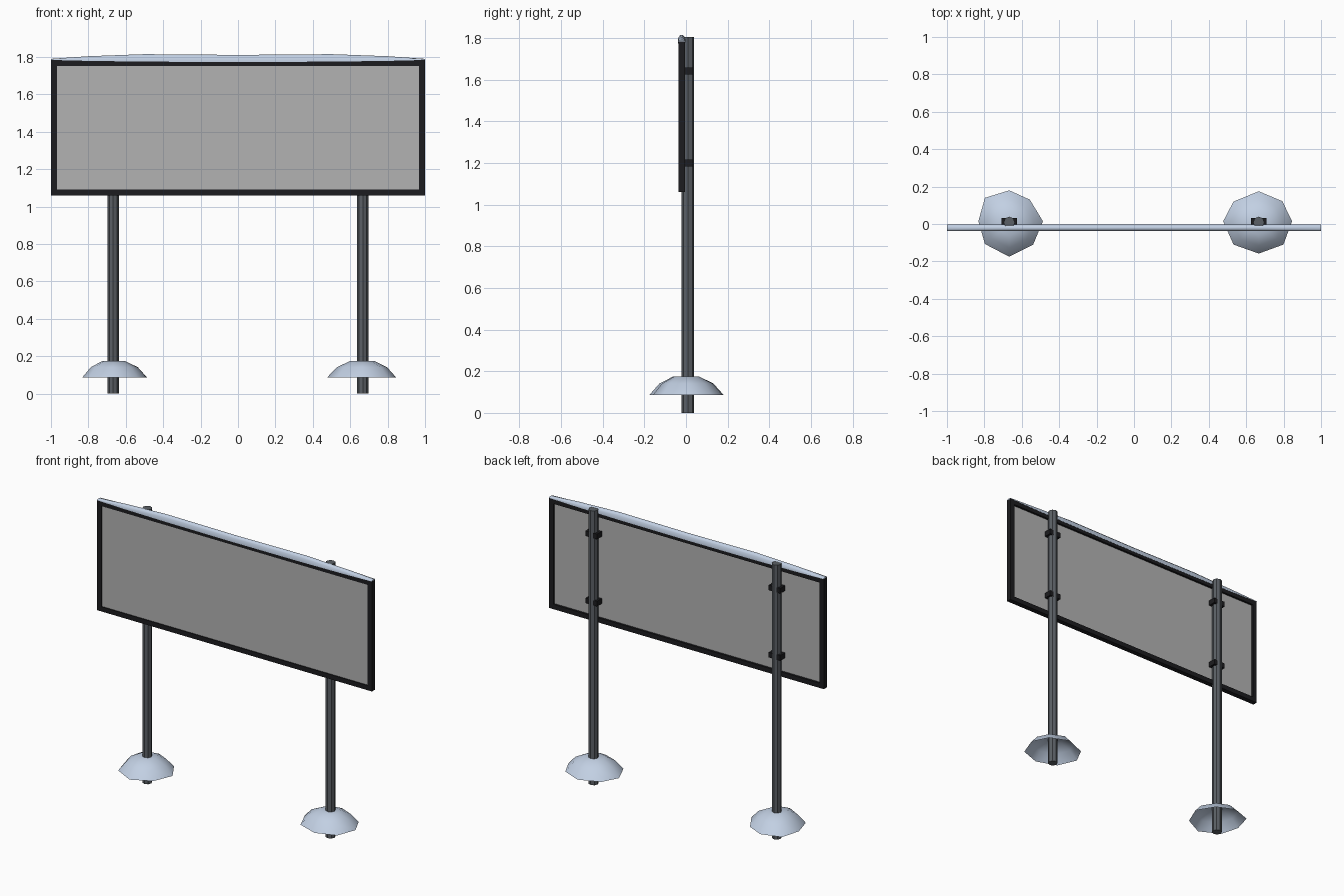
import bpy, bmesh, math

if "Cube" in bpy.data.objects:
    bpy.data.objects.remove(bpy.data.objects["Cube"])


def material(name, color):
    m = bpy.data.materials.new(name)
    m.diffuse_color = color
    m.use_nodes = True
    m.node_tree.nodes["Principled BSDF"].inputs["Base Color"].default_value = m.diffuse_color
    return m


BLACK = material("black", (0.012, 0.012, 0.014, 1))
STEEL = material("dark_steel", (0.105, 0.118, 0.132, 1))
PANEL = material("panel_grey", (0.45, 0.45, 0.45, 1))
SNOW = material("snow_blue_grey", (0.54, 0.63, 0.77, 1))


def finish(name, bm, mat, smooth=False):
    bmesh.ops.recalc_face_normals(bm, faces=bm.faces)
    for f in bm.faces:
        f.smooth = smooth
    me = bpy.data.meshes.new(name)
    bm.to_mesh(me)
    bm.free()
    ob = bpy.data.objects.new(name, me)
    bpy.context.collection.objects.link(ob)
    me.materials.append(mat)
    return ob


def box(name, x, y, z, mat):
    bm = bmesh.new()
    bmesh.ops.create_cube(bm, size=1)
    for v in bm.verts:
        for i, (a, b) in enumerate((x, y, z)):
            v.co[i] = (a + b) / 2 + v.co[i] * (b - a)
    return finish(name, bm, mat)


def loft(bm, rings):
    rows = [[bm.verts.new(p) for p in r] for r in rings]
    n = len(rows[0])
    for a, b in zip(rows, rows[1:]):
        for i in range(n):
            j = (i + 1) % n
            bm.faces.new((a[i], a[j], b[j], b[i]))
    return rows


# Sign frame: rectangular ring swept through its depth
YF, YB, W = -0.036, -0.004, 0.031


def rect(inset, y):
    x, lo, hi = 1 - inset, 1.06 + inset, 1.784 - inset
    return [(-x, y, lo), (x, y, lo), (x, y, hi), (-x, y, hi)]


bm = bmesh.new()
loft(bm, [rect(0, YF), rect(0, YB), rect(W, YB), rect(W, YF), rect(0, YF)])
bmesh.ops.remove_doubles(bm, verts=bm.verts, dist=1e-5)
finish("sign_frame", bm, BLACK)

# Sign panel, close to the front of the frame
box("sign_panel", (-0.972, 0.972), (-0.030, -0.018), (1.088, 1.756), PANEL)

# Snow strip along the top of the frame
bm = bmesh.new()
rings = []
for x, top, drop in ((-1, 1.790, 1.784), (-0.8, 1.804, 1.779), (-0.5, 1.815, 1.775),
                     (0, 1.811, 1.773), (0.5, 1.815, 1.775), (0.8, 1.804, 1.779),
                     (1, 1.790, 1.784)):
    mid = top - (top - drop) * 0.3
    rings.append([(x, -0.038, drop), (x, -0.037, mid), (x, -0.027, top),
                  (x, -0.015, top), (x, -0.004, mid), (x, -0.003, drop)])
rows = loft(bm, rings)
bm.faces.new(rows[0])
bm.faces.new(rows[-1])
top_snow = finish("top_snow", bm, SNOW, smooth=True)
# keep the end caps and the underside crisp
for f in top_snow.data.polygons:
    if abs(f.normal.x) > 0.9 or f.normal.z < -0.9:
        f.use_smooth = False

# Outer outlines of the two lopsided snow mounds, as offsets from the post
MOUNDS = {
    "left": [(0, .18), (.11, .13), (.18, .015), (.128, -.11),
             (0, -.175), (-.13, -.107), (-.165, .015), (-.13, .14)],
    "right": [(0, .175), (.126, .122), (.178, .015), (.132, -.11),
              (0, -.158), (-.135, -.11), (-.19, .015), (-.135, .12)],
}

for side, px in (("left", -0.667), ("right", 0.667)):
    # Post
    bm = bmesh.new()
    bmesh.ops.create_cone(bm, cap_ends=True, segments=8, radius1=0.03,
                          radius2=0.03, depth=1.805)
    bmesh.ops.translate(bm, verts=bm.verts, vec=(px, 0.009, 0.9025))
    finish(side + "_post", bm, STEEL)

    # Clamps holding the sign to the post
    for level, z in (("lower", 1.2), ("upper", 1.642)):
        box(f"{side}_{level}_clamp", (px - 0.042, px + 0.042), (-0.018, 0.033),
            (z - 0.017, z + 0.017), BLACK)

    # Open-bottomed snow mound
    bm = bmesh.new()
    rows = loft(bm, [[(px + x * s, y * s, z) for x, y in MOUNDS[side]]
                     for s, z in ((1, 0.087), (0.73, 0.141), (0.36, 0.174))])
    bm.faces.new(rows[-1])
    ob = finish(side + "_snow_mound", bm, SNOW, smooth=True)
    if ob.data.polygons[-1].normal.z < 0:
        ob.data.flip_normals()
